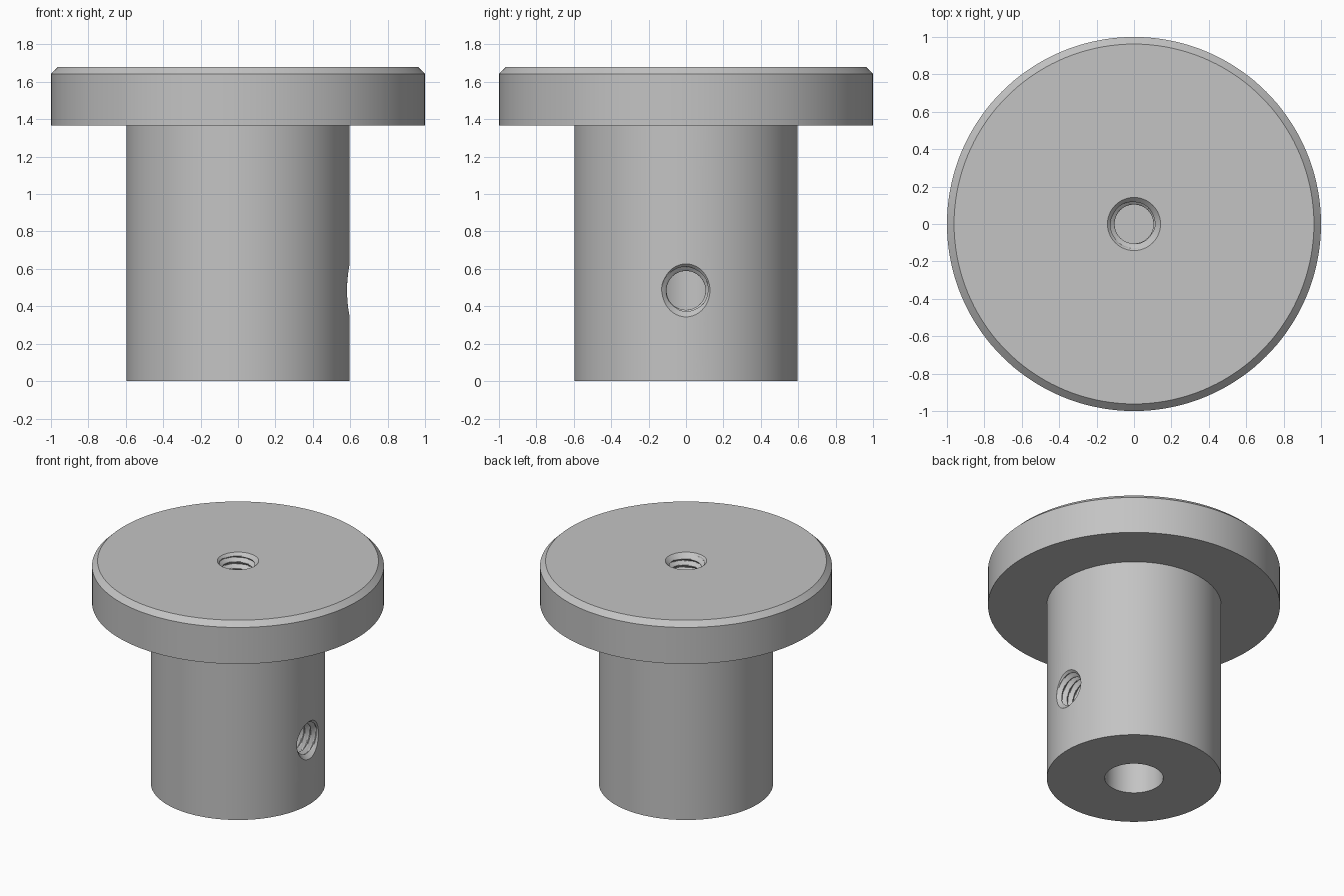
import bpy, bmesh
from math import pi, cos, sin
from mathutils import Matrix, Vector

old = bpy.data.objects.get("Cube")
if old:
    bpy.data.objects.remove(old, do_unlink=True)

STEM_R, TOP = 0.597, 1.68
steel = bpy.data.materials.new("plain grey steel")
steel.use_nodes = True
GREY = (0.55, 0.55, 0.55, 1)
steel.diffuse_color = GREY
steel.node_tree.nodes["Principled BSDF"].inputs["Base Color"].default_value = GREY


def finish(bm, name):
    bmesh.ops.remove_doubles(bm, verts=bm.verts, dist=1e-5)
    bmesh.ops.recalc_face_normals(bm, faces=bm.faces)
    mesh = bpy.data.meshes.new(name)
    bm.to_mesh(mesh)
    bm.free()
    obj = bpy.data.objects.new(name, mesh)
    bpy.context.collection.objects.link(obj)
    mesh.materials.append(steel)
    return obj


def lathe(name, profile, steps=144):
    bm = bmesh.new()
    verts = [bm.verts.new((r, 0, z)) for r, z in profile]
    edges = [bm.edges.new(pair) for pair in zip(verts, verts[1:])]
    bmesh.ops.spin(bm, geom=verts + edges, cent=(0, 0, 0), axis=(0, 0, 1),
                   angle=2 * pi, steps=steps, use_merge=True)
    return finish(bm, name)


def thread_cutter(name, length, matrix, pitch=0.05, minor=0.104, major=0.131,
                  mouth=0.142, sides=48, rows=10):
    """Helical tap shape running down -z from a chamfered mouth at z = 0."""
    bm = bmesh.new()
    rings = []
    count = round(length / pitch * rows)
    lead = 8
    for i in range(-lead, count + 1):
        depth = i * pitch / rows
        ring = []
        for k in range(sides):
            a = 2 * pi * k / sides
            phase = (depth / pitch + k / sides) % 1
            tooth = min(1, max(0, 2.5 * abs(phase - 0.5) - 0.15))
            r = max(minor + (major - minor) * tooth, mouth - depth)
            ring.append(bm.verts.new((r * cos(a), r * sin(a), -depth)))
        rings.append(ring)
    for upper, lower in zip(rings, rings[1:]):
        for k in range(sides):
            n = (k + 1) % sides
            bm.faces.new((upper[k], upper[n], lower[n], lower[k]))
    bm.faces.new(rings[0])
    bm.faces.new(rings[-1])
    bmesh.ops.transform(bm, matrix=matrix, verts=bm.verts)
    cutter = finish(bm, name)
    cutter.hide_render = True
    return cutter


# Flanged hub with a blind shaft bore in its underside
hub = lathe("flanged_hub", [
    (0, 0.82), (0.2, 0.82), (0.2, 0), (STEM_R, 0), (STEM_R, 1.367),
    (1, 1.367), (1, 1.643), (0.962, TOP), (0, TOP)])

# Tapped holes: one in the top face, one set screw hole from +x into the bore
cutters = [
    thread_cutter("top_tap", 0.6, Matrix.Translation((0, 0, TOP))),
    thread_cutter("set_screw_tap", 0.5,
                  Matrix.Translation(Vector((STEM_R, 0, 0.485)))
                  @ Matrix.Rotation(pi / 2, 4, 'Y')),
]
bpy.context.view_layer.objects.active = hub
for cutter in cutters:
    cut = hub.modifiers.new(cutter.name, 'BOOLEAN')
    cut.operation = 'DIFFERENCE'
    cut.solver = 'EXACT'
    cut.object = cutter
    bpy.ops.object.modifier_apply(modifier=cut.name)
    bpy.data.objects.remove(cutter, do_unlink=True)

# Smooth walls, crisp rims
bpy.ops.object.select_all(action='DESELECT')
hub.select_set(True)
bpy.ops.object.shade_smooth_by_angle(angle=pi / 7)
